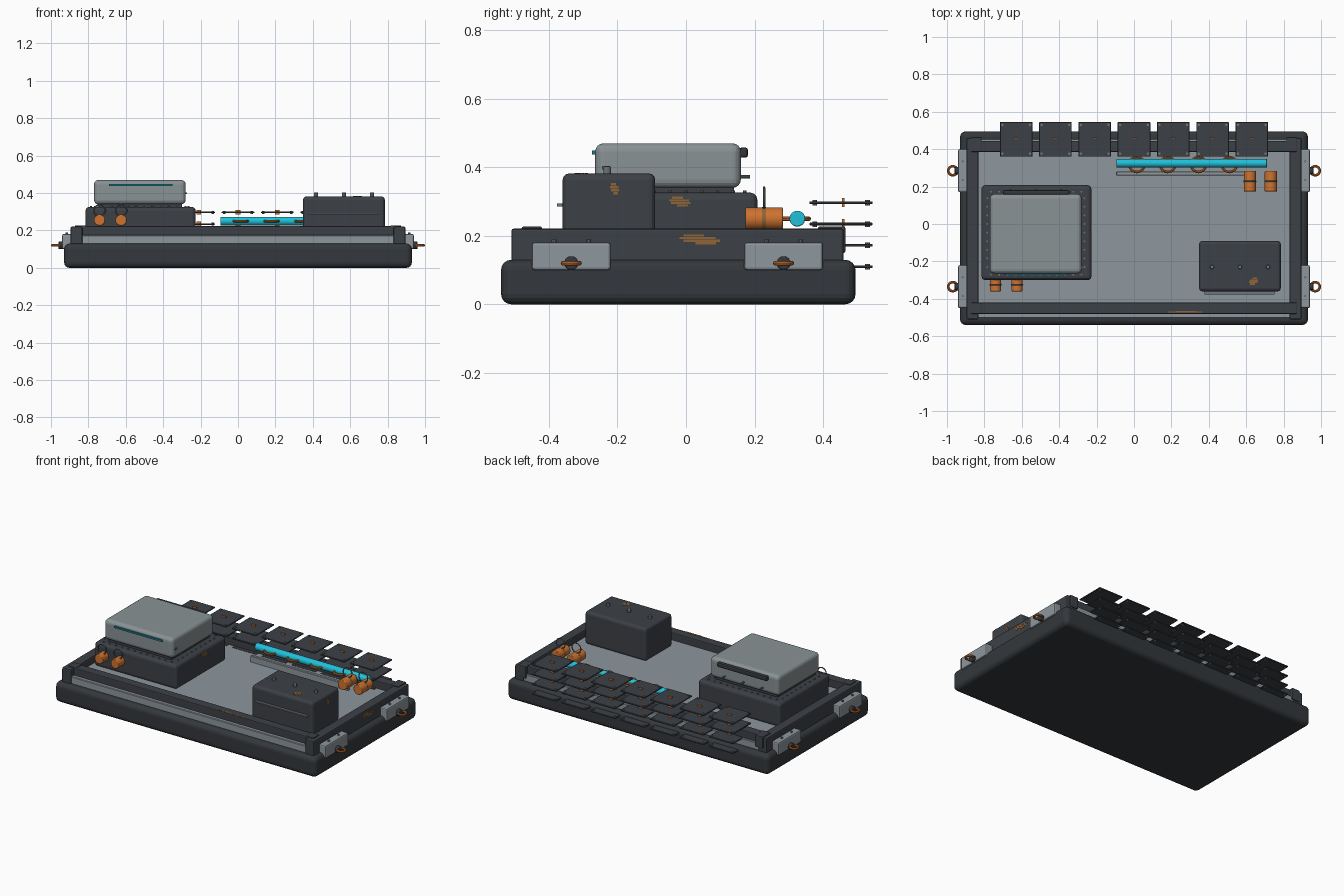
import bpy, math
from mathutils import Vector

if "Cube" in bpy.data.objects:
    bpy.data.objects.remove(bpy.data.objects["Cube"])


def mat(name, r, g, b):
    m = bpy.data.materials.new(name)
    m.diffuse_color = (r, g, b, 1)
    m.use_nodes = True
    m.node_tree.nodes["Principled BSDF"].inputs["Base Color"].default_value = m.diffuse_color
    return m


HULL = mat("hull black", 0.034, 0.039, 0.045)
DARK = mat("dark steel", 0.046, 0.053, 0.062)
DECK = mat("light steel", 0.27, 0.31, 0.34)
LID = mat("grey lid", 0.25, 0.29, 0.30)
ORANGE = mat("copper orange", 0.62, 0.17, 0.03)
CYAN = mat("cyan glow", 0.015, 0.53, 0.70)
TEAL = mat("dull teal", 0.012, 0.20, 0.27)
BRONZE = mat("worn bronze", 0.28, 0.13, 0.035)
BOLT = mat("bolt grey", 0.16, 0.18, 0.20)


def finish(o, name, m, bevel=0, seg=3):
    o.name = name
    o.data.materials.append(m)
    if bevel:
        b = o.modifiers.new("bevel", 'BEVEL')
        b.width, b.segments = bevel, seg
        b.limit_method = 'ANGLE'
    return o


def box(name, x, y, z, m, bevel=0, seg=3):
    """Box given by (min, max) pairs."""
    bpy.ops.mesh.primitive_cube_add(size=1)
    o = bpy.context.object
    for v in o.data.vertices:
        v.co = Vector([p[0] if c < 0 else p[1] for c, p in zip(v.co, (x, y, z))])
    return finish(o, name, m, bevel, seg)


def cyl(name, c, r, length, axis, m, bevel=0, n=24):
    rot = {'x': (0, math.pi / 2, 0), 'y': (math.pi / 2, 0, 0), 'z': (0, 0, 0)}[axis]
    bpy.ops.mesh.primitive_cylinder_add(vertices=n, radius=r, depth=length, location=c, rotation=rot)
    o = finish(bpy.context.object, name, m, bevel, 2)
    bpy.ops.object.shade_smooth_by_angle()
    return o


def ring(name, c, R, r, axis, m):
    rot = {'y': (math.pi / 2, 0, 0), 'z': (0, 0, 0)}[axis]
    bpy.ops.mesh.primitive_torus_add(major_radius=R, minor_radius=r, major_segments=28,
                                     minor_segments=8, location=c, rotation=rot)
    o = finish(bpy.context.object, name, m)
    bpy.ops.object.shade_smooth_by_angle()
    return o


def scratch(name, axis, level, cu, cv, m=BRONZE, slant=0.0):
    """Ragged worn patch: a few thin slivers on a face; cu, cv are (min, max)."""
    n = 4
    for i in range(n):
        dv = (cv[1] - cv[0]) / n
        v = (cv[0] + i * dv, cv[0] + (i + 0.9) * dv)
        shift = slant * (i - 1.5)
        trim = (cu[1] - cu[0]) * (0.25 if i in (0, 3) else 0.06)
        u = (cu[0] + trim + shift, cu[1] - trim + shift)
        w = (level - 0.002, level + 0.0015)
        box(name, *((w, u, v) if axis == 'x' else (u, v, w)), m)


# base slab, deck plate and rim rails
box("base_slab", (-0.93, 0.93), (-0.54, 0.495), (0, 0.13), HULL, 0.03, 4)
box("deck_plate", (-0.84, 0.84), (-0.503, 0.455), (0.12, 0.175), DECK, 0.004, 1)
box("front_rail", (-0.83, 0.83), (-0.48, -0.42), (0.17, 0.223), DARK, 0.005, 2)
box("back_rail", (-0.83, 0.83), (0.385, 0.445), (0.17, 0.223), DARK, 0.005, 2)
for s in (-1, 1):
    box("side_rail", sorted((s * 0.832, s * 0.895)), (-0.51, 0.46), (0.12, 0.221), DARK, 0.007, 2)
    for y in ((-0.48, -0.42), (0.385, 0.465)):
        box("corner_post", sorted((s * 0.815, s * 0.872)), y, (0.15, 0.227), DARK, 0.005, 2)
    # tie-down brackets with rings
    for yc in (-0.335, 0.285):
        box("side_bracket", sorted((s * 0.875, s * 0.94)), (yc - 0.115, yc + 0.115),
            (0.10, 0.181), DECK, 0.008, 2)
        cyl("ring_mount", (s * 0.945, yc, 0.12), 0.02, 0.03, 'x', HULL, 0.004)
        ring("tie_ring", (s * 0.969, yc, 0.12), 0.024, 0.007, 'z', ORANGE)
        for dy in (-0.05, 0.05):
            cyl("bracket_bolt", (s * 0.915, yc + dy, 0.183), 0.007, 0.012, 'z', BOLT, n=10)

# left cabinet with raised lid
box("cabinet", (-0.815, -0.228), (-0.30, 0.208), (0.17, 0.326), DARK, 0.02, 3)
box("lid_spacer", (-0.75, -0.30), (-0.245, 0.14), (0.32, 0.345), DARK)
box("cabinet_lid", (-0.77, -0.28), (-0.265, 0.16), (0.34, 0.47), LID, 0.024, 4)
box("lid_light_strip", (-0.69, -0.35), (-0.274, -0.26), (0.438, 0.449), TEAL)
box("lid_handle", (-0.70, -0.345), (0.155, 0.181), (0.428, 0.458), HULL, 0.008, 2)
for x in (-0.66, -0.525, -0.39):
    cyl("lid_back_pin", (x, 0.17, 0.372), 0.005, 0.035, 'y', BOLT, n=10)
box("lid_side_bar", (-0.285, -0.274), (-0.245, -0.222), (0.394, 0.404), BOLT)
for i in range(12):
    x = -0.765 + i * 0.044
    for y in (-0.272, 0.172):
        cyl("lid_rivet", (x, y, 0.327), 0.005, 0.01, 'z', BOLT, n=8)
for i in range(9):
    for x in (-0.785, -0.265):
        cyl("lid_rivet", (x, -0.23 + i * 0.046, 0.327), 0.005, 0.01, 'z', BOLT, n=8)

# right cabinet
box("right_box", (0.348, 0.785), (-0.36, -0.09), (0.17, 0.382), DARK, 0.018, 3)
box("right_box_trim", (0.378, 0.752), (-0.376, -0.355), (0.286, 0.294), BOLT)
for x in (0.417, 0.566, 0.716):
    cyl("right_box_stud", (x, -0.23, 0.39), 0.011, 0.025, 'z', BOLT, 0.003, 12)

# orange canisters with lifting rings
for x in (-0.74, -0.625):
    cyl("front_canister", (x, -0.325, 0.255), 0.03, 0.07, 'y', ORANGE, 0.004)
    ring("front_canister_ring", (x, -0.325, 0.307), 0.03, 0.0035, 'y', BOLT)
for x in (0.62, 0.732):
    cyl("rear_canister", (x, 0.228, 0.25), 0.033, 0.11, 'y', ORANGE, 0.004)
    ring("rear_canister_ring", (x, 0.228, 0.31), 0.031, 0.0035, 'y', BOLT)
    cyl("rear_canister_band", (x, 0.228, 0.25), 0.0335, 0.012, 'y', BRONZE)

# glowing tube, its loops and support strip
cyl("glow_tube", (0.308, 0.325, 0.25), 0.023, 0.805, 'x', CYAN, 0.003)
for i in range(4):
    ring("tube_loop", (0.015 + 0.165 * i, 0.318, 0.25), 0.04, 0.007, 'z', ORANGE)
box("tube_support", (-0.095, 0.60), (0.26, 0.281), (0.17, 0.215), DECK, 0.003, 1)

# rows of plates along the back
for row in range(4):
    z = 0.11 + 0.0622 * row
    for col in range(7):
        x = -0.63 + 0.21 * col
        box("back_plate", (x - 0.087, x + 0.087), (0.36, 0.545), (z - 0.004, z + 0.004), DARK, 0.002, 1)
        box("plate_clip", (x - 0.013, x + 0.013), (0.455, 0.463), (z - 0.012, z + 0.014), ORANGE)
        for sx in (-1, 1):
            for y in (0.376, 0.53):
                cyl("plate_bolt", (x + sx * 0.074, y, z), 0.007, 0.016, 'z', BOLT, n=8)

# worn patches
scratch("rail_wear", 'x', 0.895, (-0.02, 0.10), (0.175, 0.205), slant=-0.012)
scratch("cabinet_wear", 'x', -0.228, (-0.05, 0.015), (0.285, 0.315), slant=-0.005)
scratch("right_box_wear", 'x', 0.785, (-0.222, -0.195), (0.32, 0.355), slant=-0.002)
scratch("right_box_top_wear", 'z', 0.382, (0.615, 0.665), (-0.325, -0.285), slant=0.004)
scratch("front_rail_wear", 'z', 0.223, (0.17, 0.38), (-0.477, -0.466))

# put the whole model exactly on the ground
for o in bpy.context.scene.objects:
    o.select_set(False)
